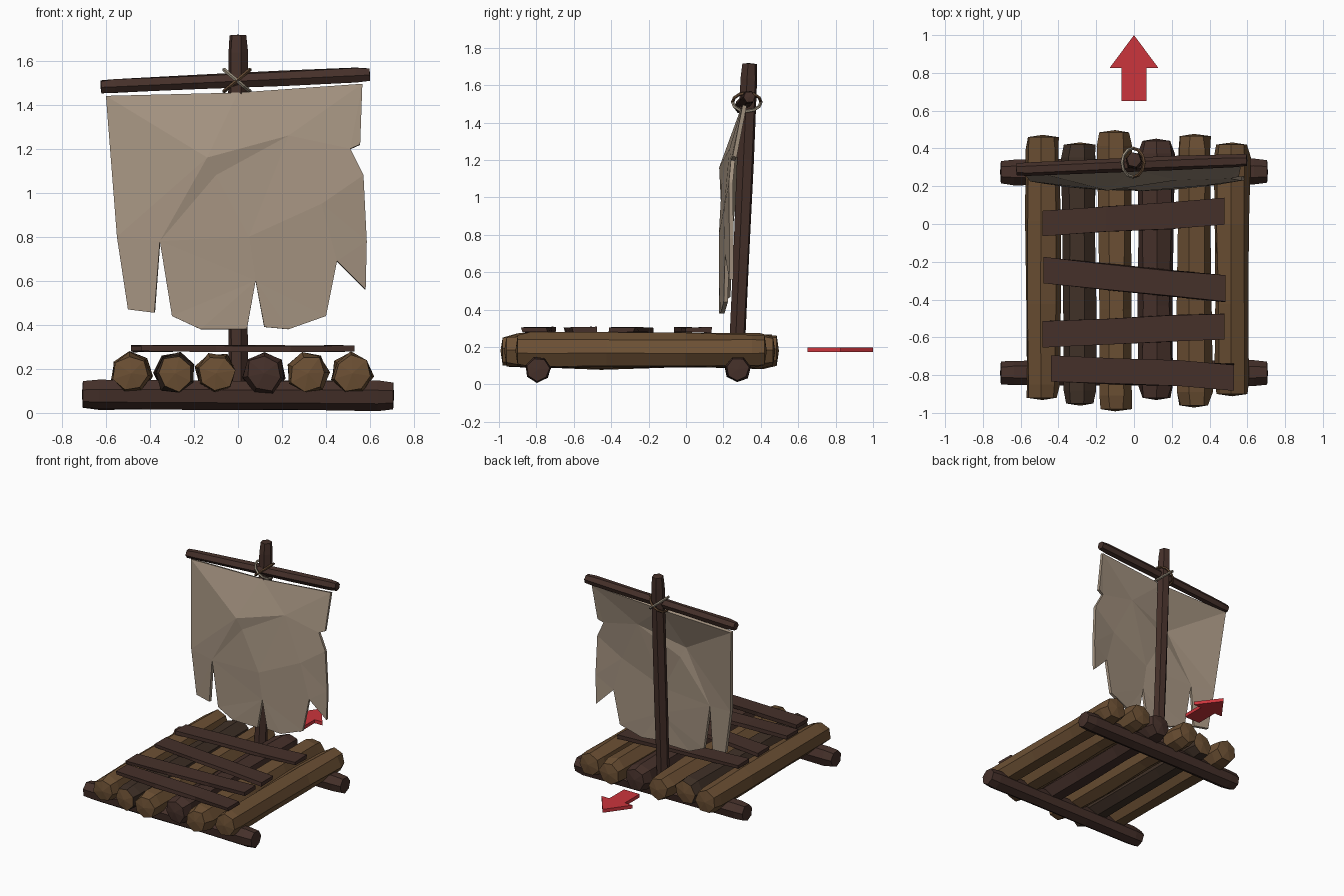
import bpy, bmesh, math, random
from mathutils import Vector, Matrix
from mathutils.geometry import delaunay_2d_cdt

random.seed(4)
if "Cube" in bpy.data.objects:
    bpy.data.objects.remove(bpy.data.objects["Cube"])


def material(name, r, g, b):
    m = bpy.data.materials.new(name)
    m.use_nodes = True
    m.diffuse_color = (r, g, b, 1)
    m.node_tree.nodes["Principled BSDF"].inputs["Base Color"].default_value = (r, g, b, 1)
    return m


LIGHT = material("light wood", 0.15, 0.08, 0.034)
DARK = material("dark wood", 0.06, 0.03, 0.023)
DULL = material("dull wood", 0.05, 0.03, 0.02)
CLOTH = material("sail cloth", 0.37, 0.29, 0.216)
ROPE = material("pale rope", 0.33, 0.28, 0.21)
CORD = material("brown cord", 0.13, 0.07, 0.035)
RED = material("red", 0.6, 0.035, 0.045)


def finish(bm, name, *mats):
    bmesh.ops.recalc_face_normals(bm, faces=bm.faces)
    mesh = bpy.data.meshes.new(name)
    bm.to_mesh(mesh)
    bm.free()
    for m in mats:
        mesh.materials.append(m)
    ob = bpy.data.objects.new(name, mesh)
    bpy.context.collection.objects.link(ob)
    return ob


def hewn_log(name, start, end, radius, side, cap, sides=7, wobble=0.1, point=0.012):
    """Rough faceted log with narrowed ends and shallow pointed caps."""
    a, b = Vector(start), Vector(end)
    axis = (b - a).normalized()
    turn = axis.to_track_quat('Z', 'Y')
    bm = bmesh.new()
    phase = random.random() * math.tau
    rings = []
    for t, size in ((0, 0.88), (0.05, 1), (0.36, 1), (0.68, 1), (0.95, 1), (1, 0.88)):
        ring = []
        for i in range(sides):
            ang = phase + math.tau * i / sides
            r = radius * size * random.uniform(1 - wobble, 1 + wobble)
            ring.append(bm.verts.new(a.lerp(b, t) + turn @ Vector((r * math.cos(ang), r * math.sin(ang), 0))))
        rings.append(ring)
    for lo, hi in zip(rings, rings[1:]):
        for i in range(sides):
            j = (i + 1) % sides
            bm.faces.new((lo[i], lo[j], hi[j], hi[i]))
    for ring, tip in ((rings[0], a - axis * point), (rings[-1], b + axis * point)):
        centre = bm.verts.new(tip)
        for i in range(sides):
            bm.faces.new((ring[i], ring[(i + 1) % sides], centre)).material_index = 1
    return finish(bm, name, side, cap)


# Deck logs: x, front y, back y, bark, ends
logs = [(-0.485, -0.92, 0.46, LIGHT, LIGHT), (-0.285, -0.95, 0.42, DULL, LIGHT),
        (-0.1, -0.98, 0.485, LIGHT, LIGHT), (0.118, -0.92, 0.44, DARK, DARK),
        (0.318, -0.96, 0.465, LIGHT, LIGHT), (0.52, -0.9, 0.42, LIGHT, LIGHT)]
for n, (x, y0, y1, bark, ends) in enumerate(logs, 1):
    hewn_log(f"deck_log_{n}", (x, y0, 0.18), (x, y1, 0.18), 0.093, bark, ends)

# Cross beams under the deck
for name, y in (("front_beam", -0.79), ("back_beam", 0.275)):
    hewn_log(name, (-0.705, y, 0.085), (0.705, y, 0.08), 0.069, DARK, DARK, wobble=0.06, point=0.004)

# Mast and yard
hewn_log("mast", (0, 0.27, 0.12), (0, 0.34, 1.715), 0.046, DARK, DARK, 6, 0.06, 0.003)
hewn_log("yard", (-0.622, 0.29, 1.482), (0.597, 0.338, 1.538), 0.036, DARK, DARK, 6, 0.08, 0.003)


def plank(name, left, right, width):
    """Rough board between two (x, y) points, lying on the logs."""
    a, b = Vector(left), Vector(right)
    bm = bmesh.new()
    stations = []
    for t in (0, 0.35, 0.7, 1):
        p = a.lerp(b, t)
        stations.append([bm.verts.new((p.x, p.y + sy * width / 2 + random.uniform(-0.006, 0.006),
                                       0.292 + sz * 0.014 + random.uniform(-0.003, 0.003)))
                         for sy, sz in ((-1, -1), (1, -1), (1, 1), (-1, 1))])
    for lo, hi in zip(stations, stations[1:]):
        for i in range(4):
            j = (i + 1) % 4
            bm.faces.new((lo[i], lo[j], hi[j], hi[i]))
    bm.faces.new(stations[0])
    bm.faces.new(stations[-1])
    finish(bm, name, DARK)


# Deck planks
for n, (left, right) in enumerate([((-0.485, 0), (0.48, 0.065)), ((-0.48, -0.245), (0.485, -0.345)),
                                   ((-0.485, -0.58), (0.48, -0.54)), ((-0.44, -0.76), (0.53, -0.81))], 1):
    plank(f"deck_plank_{n}", left, right, 0.137)

# Torn sail: ragged outline, then crease points with a forward offset
outline = [(-0.6, 1.44), (-0.55, 0.8), (-0.5, 0.47), (-0.38, 0.455), (-0.355, 0.78), (-0.3, 0.44),
           (-0.17, 0.38), (0.04, 0.38), (0.08, 0.6), (0.12, 0.39), (0.23, 0.38), (0.4, 0.44),
           (0.45, 0.69), (0.58, 0.56), (0.585, 0.78), (0.57, 1.08), (0.51, 1.2), (0.555, 1.22),
           (0.565, 1.495), (0, 1.455)]
creases = [(-0.14, 1.16, -0.02), (-0.1, 1.08, 0.015), (0.23, 1.26, 0), (0.05, 0.8, 0), (0.38, 0.95, 0.005)]
points = [Vector(p) for p in outline] + [Vector(c[:2]) for c in creases]
flat, _, tris, *_ = delaunay_2d_cdt(points, [], [list(range(len(outline)))], 1, 1e-5)
bm = bmesh.new()
verts = []
for p in flat:
    y = 0.235 + 0.065 * max(0, (p.y - 1.1) / 0.37)
    y -= 0.06 * (1 - (p.x / 0.6) ** 2) * min(1, max(0.2, (1.5 - p.y) / 0.4))
    y += sum(c[2] for c in creases if (Vector(c[:2]) - p).length < 0.01)
    verts.append(bm.verts.new((p.x, y, p.y)))
for t in tris:
    bm.faces.new([verts[i] for i in t])
sail = finish(bm, "sail", CLOTH)
if sum(f.normal.y for f in sail.data.polygons) > 0:
    sail.data.flip_normals()
thick = sail.modifiers.new("thickness", 'SOLIDIFY')
thick.thickness = 0.022
thick.offset = -1

# Crossed lashings where the yard meets the mast
for name, tilt, mat in (("pale_lashing", 40, ROPE), ("brown_lashing", -40, CORD)):
    bpy.ops.mesh.primitive_torus_add(major_radius=0.076, minor_radius=0.009, major_segments=12, minor_segments=5,
                                     location=(-0.005, 0.325, 1.51), rotation=(0, math.radians(tilt), 0))
    ring = bpy.context.object
    ring.name = name
    ring.data.materials.append(mat)

# Flat direction arrow behind the raft
bm = bmesh.new()
half = [(0.065, 0.65), (0.065, 0.825), (0.13, 0.825)]
shape = half + [(0, 1)] + [(-x, y) for x, y in reversed(half)]
face = bm.faces.new([bm.verts.new((x, y, 0.173)) for x, y in shape])
top = bmesh.ops.extrude_face_region(bm, geom=[face])["geom"]
bmesh.ops.translate(bm, vec=(0, 0, 0.026), verts=[v for v in top if isinstance(v, bmesh.types.BMVert)])
finish(bm, "direction_arrow", RED)
